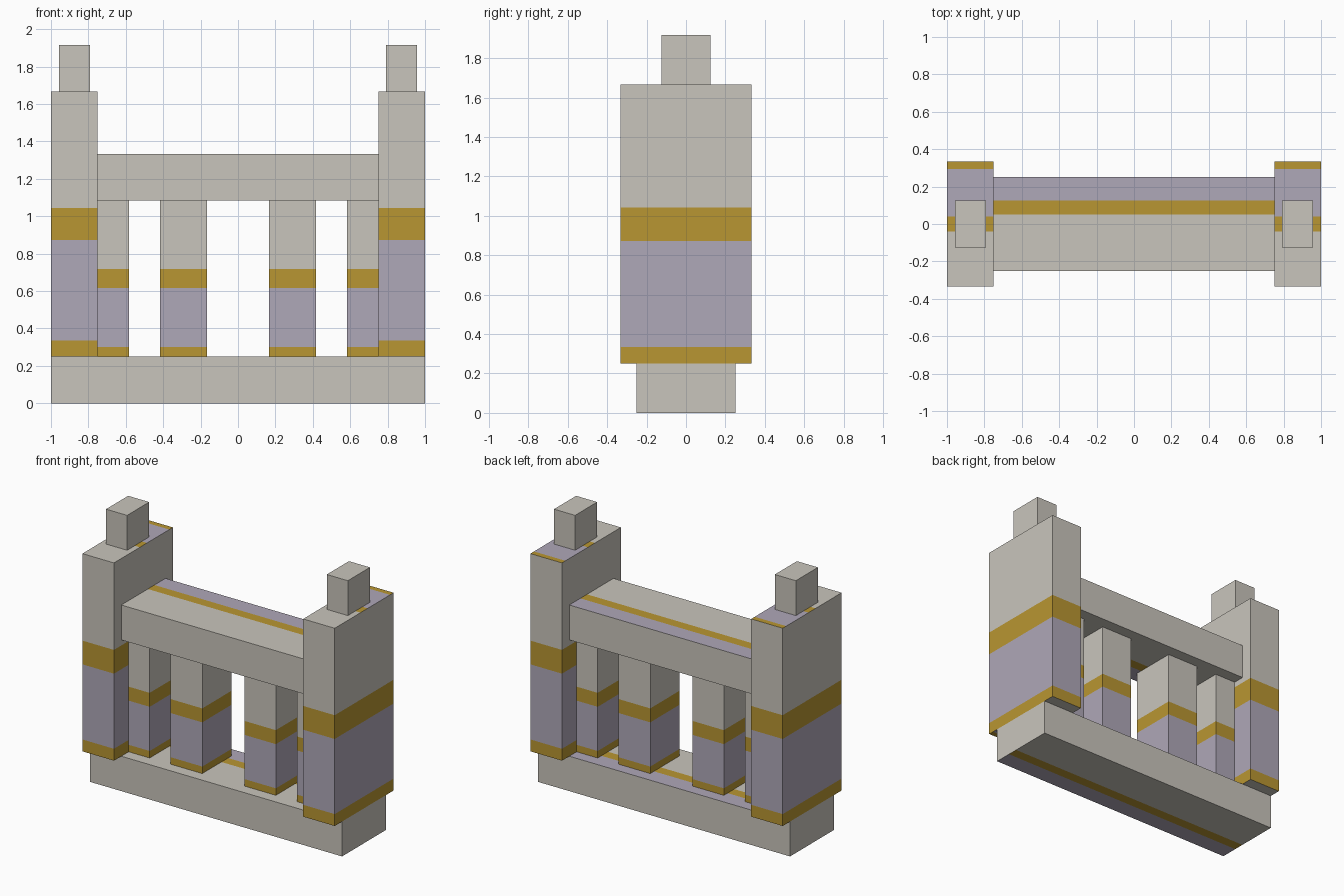
import bpy, bmesh
from mathutils import Vector

if "Cube" in bpy.data.objects:
    bpy.data.objects.remove(bpy.data.objects["Cube"])

U = 1 / 12  # block unit: the model is 24 units long


def make_material(name, colour):
    m = bpy.data.materials.new(name)
    m.diffuse_color = (*colour, 1)
    m.use_nodes = True
    m.node_tree.nodes["Principled BSDF"].inputs["Base Color"].default_value = m.diffuse_color
    return m


STONE, GOLD, LILAC = 0, 1, 2
MATS = [make_material("pale_stone", (0.584, 0.558, 0.503)),
        make_material("gold_trim", (0.485, 0.305, 0.032)),
        make_material("lilac_band", (0.429, 0.392, 0.479))]

# Bands as (upper fraction, colour)
PLAIN = [(1, STONE)]
FULL = [(0.06, GOLD), (0.44, LILAC), (0.56, GOLD), (1, STONE)]
RAIL = [(0.25, LILAC), (0.4, GOLD), (1, STONE)]


def paint_bands(bm, pick, origin, axis, length, bands):
    """Cut the picked faces across an axis and colour each strip."""
    for frac, _ in bands[:-1]:
        faces = [f for f in bm.faces if pick(f.normal)]
        geom = set(faces)
        for f in faces:
            geom.update(f.edges)
            geom.update(f.verts)
        bmesh.ops.bisect_plane(bm, geom=list(geom), dist=1e-5,
                               plane_co=origin + axis * length * frac, plane_no=axis)
        bm.normal_update()
    for f in bm.faces:
        if pick(f.normal):
            t = (f.calc_center_median() - origin).dot(axis) / length
            f.material_index = next(c for frac, c in bands if t <= frac + 1e-4)


def block(name, x, y_half, z, sides=PLAIN, caps=PLAIN):
    """Box in block units, with banded sides and banded top and bottom."""
    size = Vector((x[1] - x[0], 2 * y_half, z[1] - z[0])) * U
    centre = Vector((x[0] + x[1], 0, z[0] + z[1])) * U / 2
    bm = bmesh.new()
    bmesh.ops.create_cube(bm, size=1)
    for v in bm.verts:
        v.co = Vector(a * b for a, b in zip(v.co, size)) + centre
    bm.normal_update()
    up, back = Vector((0, 0, 1)), Vector((0, 1, 0))
    paint_bands(bm, lambda n: abs(n.z) < 0.5, up * z[0] * U, up, size.z, sides)
    # Top strips run from the back edge, bottom strips from the front edge
    paint_bands(bm, lambda n: n.z > 0.5, back * y_half * U, -back, size.y, caps)
    paint_bands(bm, lambda n: n.z < -0.5, -back * y_half * U, back, size.y, caps)
    me = bpy.data.meshes.new(name)
    bm.to_mesh(me)
    bm.free()
    for m in MATS:
        me.materials.append(m)
    bpy.context.collection.objects.link(bpy.data.objects.new(name, me))


# Base plinth and top rail
block("base_plinth", (-12, 12), 3, (0, 3), caps=RAIL)
block("top_rail", (-9, 9), 3, (13, 16), caps=RAIL)

# Mirrored pairs of posts, finials and balusters
for side, s in (("left", -1), ("right", 1)):
    def span(a, b):
        return tuple(sorted((s * a, s * b)))
    block(side + "_post", span(9, 12), 4, (3, 20), FULL, FULL)
    block(side + "_finial", span(9.5, 11.5), 1.5, (20, 23))
    block(side + "_outer_baluster", span(7, 9), 2, (3, 13), FULL, FULL)
    block(side + "_inner_baluster", span(2, 5), 2, (3, 13), FULL, FULL)
